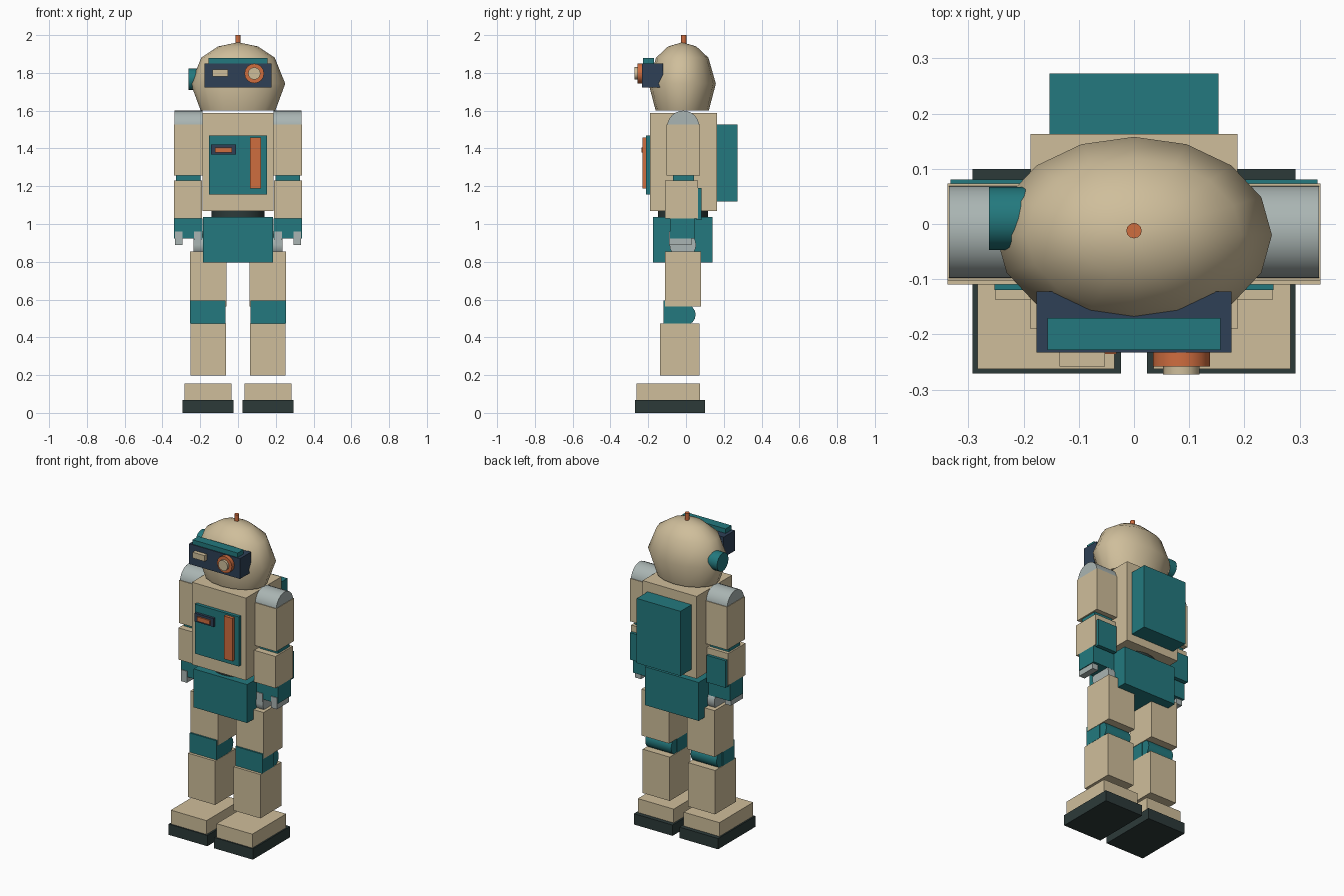
import bpy, bmesh, math
from mathutils import Matrix

if "Cube" in bpy.data.objects:
    bpy.data.objects.remove(bpy.data.objects["Cube"])


def material(name, r, g, b):
    m = bpy.data.materials.new(name)
    lin = [((c / 255 + 0.055) / 1.055) ** 2.4 for c in (r, g, b)]
    m.diffuse_color = (*lin, 1)
    m.use_nodes = True
    m.node_tree.nodes["Principled BSDF"].inputs["Base Color"].default_value = m.diffuse_color
    return m


BEIGE = material("warm beige", 207, 190, 155)
TEAL = material("teal", 35, 121, 126)
ORANGE = material("orange", 207, 109, 63)
NAVY = material("navy", 46, 64, 86)
DARK = material("dark rubber", 44, 58, 57)
GREY = material("light grey", 170, 181, 179)


def finish(name, bm, mat, smooth=False):
    bmesh.ops.recalc_face_normals(bm, faces=bm.faces)
    me = bpy.data.meshes.new(name)
    bm.to_mesh(me)
    bm.free()
    me.materials.append(mat)
    ob = bpy.data.objects.new(name, me)
    bpy.context.collection.objects.link(ob)
    if smooth:
        bpy.ops.object.select_all(action='DESELECT')
        ob.select_set(True)
        bpy.context.view_layer.objects.active = ob
        bpy.ops.object.shade_smooth_by_angle(angle=math.radians(45))
    return ob


def box(name, mat, x, y, z):
    """Box from (min, max) ranges."""
    bm = bmesh.new()
    bmesh.ops.create_cube(bm, size=1)
    for v in bm.verts:
        for i, (lo, hi) in enumerate((x, y, z)):
            v.co[i] = lo if v.co[i] < 0 else hi
    return finish(name, bm, mat)


def cyl(name, mat, axis, centre, r, length, sides=24, r2=None):
    """Cylinder along an axis; r2 squashes the second radius of a z cylinder."""
    bm = bmesh.new()
    bmesh.ops.create_cone(bm, cap_ends=True, segments=sides, radius1=r, radius2=r, depth=length)
    if r2:
        bmesh.ops.scale(bm, vec=(1, r2 / r, 1), verts=bm.verts)
    turn = {'x': Matrix.Rotation(math.pi / 2, 4, 'Y'),
            'y': Matrix.Rotation(math.pi / 2, 4, 'X'),
            'z': Matrix.Identity(4)}[axis]
    bmesh.ops.transform(bm, matrix=Matrix.Translation(centre) @ turn, verts=bm.verts)
    return finish(name, bm, mat, True)


# Head: faceted dome from stacked rings, closed underneath
bm = bmesh.new()
rings = []
for z, k in ((1.60, 0.79), (1.743, 1.0), (1.88, 0.78), (1.94, 0.42)):
    rings.append([bm.verts.new((0.25 * k * math.cos(a), -0.02 + 0.178 * k * math.sin(a), z))
                  for a in (i * math.tau / 16 for i in range(16))])
top = bm.verts.new((0, -0.02, 1.962))
for i in range(16):
    j = (i + 1) % 16
    for lo, hi in zip(rings, rings[1:]):
        bm.faces.new((lo[i], lo[j], hi[j], hi[i]))
    bm.faces.new((rings[-1][i], rings[-1][j], top))
bm.faces.new(rings[0])
finish("head", bm, BEIGE, True)

# Head fittings
cyl("antenna", ORANGE, 'z', (0, -0.012, 1.975), 0.014, 0.05, 12)
cyl("ear", TEAL, 'x', (-0.22, 0.01, 1.766), 0.057, 0.086, 16)
box("visor", NAVY, (-0.177, 0.177), (-0.233, -0.122), (1.722, 1.85))
box("visor_brow", TEAL, (-0.157, 0.157), (-0.228, -0.17), (1.84, 1.878))
box("visor_lamp", BEIGE, (-0.135, -0.053), (-0.258, -0.23), (1.78, 1.817))
cyl("eye_ring", ORANGE, 'y', (0.086, -0.244, 1.797), 0.052, 0.028, 16)
cyl("eye_lens", BEIGE, 'y', (0.086, -0.255, 1.797), 0.033, 0.036, 12)

# Torso, chest controls and backpack
box("torso", BEIGE, (-0.188, 0.188), (-0.19, 0.163), (1.07, 1.588))
box("chest_panel", TEAL, (-0.153, 0.153), (-0.211, -0.185), (1.156, 1.468))
box("chest_bar", ORANGE, (0.064, 0.122), (-0.231, -0.205), (1.188, 1.458))
box("chest_badge", NAVY, (-0.143, -0.011), (-0.227, -0.205), (1.367, 1.42))
box("badge_light", ORANGE, (-0.122, -0.032), (-0.236, -0.222), (1.378, 1.405))
box("backpack", TEAL, (-0.153, 0.153), (0.155, 0.273), (1.12, 1.527))

# Waist, pelvis and hip axle
cyl("waist", DARK, 'z', (0, -0.016, 1.052), 0.14, 0.06, 24, 0.132)
box("pelvis", TEAL, (-0.186, 0.186), (-0.175, 0.14), (0.795, 1.037))
cyl("hip_axle", GREY, 'x', (0, -0.017, 0.89), 0.07, 0.47)

# Limbs, mirrored left and right
for side, s in (("left", -1), ("right", 1)):
    def limb(part, mat, x, y, z):
        box(f"{side}_{part}", mat, tuple(sorted((s * x[0], s * x[1]))), y, z)

    # Arm
    cyl(f"{side}_shoulder", GREY, 'x', (s * 0.262, -0.0145, 1.515), 0.085, 0.146, 24)
    limb("upper_arm", BEIGE, (0.189, 0.338), (-0.102, 0.073), (1.257, 1.527))
    limb("elbow", TEAL, (0.198, 0.328), (-0.07, 0.042), (1.22, 1.265))
    limb("forearm", BEIGE, (0.19, 0.338), (-0.11, 0.063), (1.03, 1.23))
    limb("forearm_plate", TEAL, (0.198, 0.333), (0.055, 0.081), (1.02, 1.19))
    limb("hand", TEAL, (0.187, 0.338), (-0.085, 0.045), (0.923, 1.03))
    limb("outer_finger", GREY, (0.293, 0.333), (-0.09, 0.03), (0.888, 0.96))
    limb("inner_finger", GREY, (0.192, 0.232), (-0.09, 0.03), (0.888, 0.96))

    # Leg
    limb("thigh", BEIGE, (0.062, 0.255), (-0.11, 0.08), (0.563, 0.855))
    limb("knee_pad", TEAL, (0.065, 0.253), (-0.12, -0.005), (0.474, 0.595))
    cyl(f"{side}_knee", TEAL, 'x', (s * 0.158, -0.005, 0.52), 0.056, 0.18, 16)
    limb("shin", BEIGE, (0.064, 0.252), (-0.137, 0.071), (0.198, 0.474))
    limb("foot", BEIGE, (0.035, 0.284), (-0.263, 0.073), (0.06, 0.155))
    limb("sole", DARK, (0.024, 0.293), (-0.271, 0.1), (0, 0.068))
